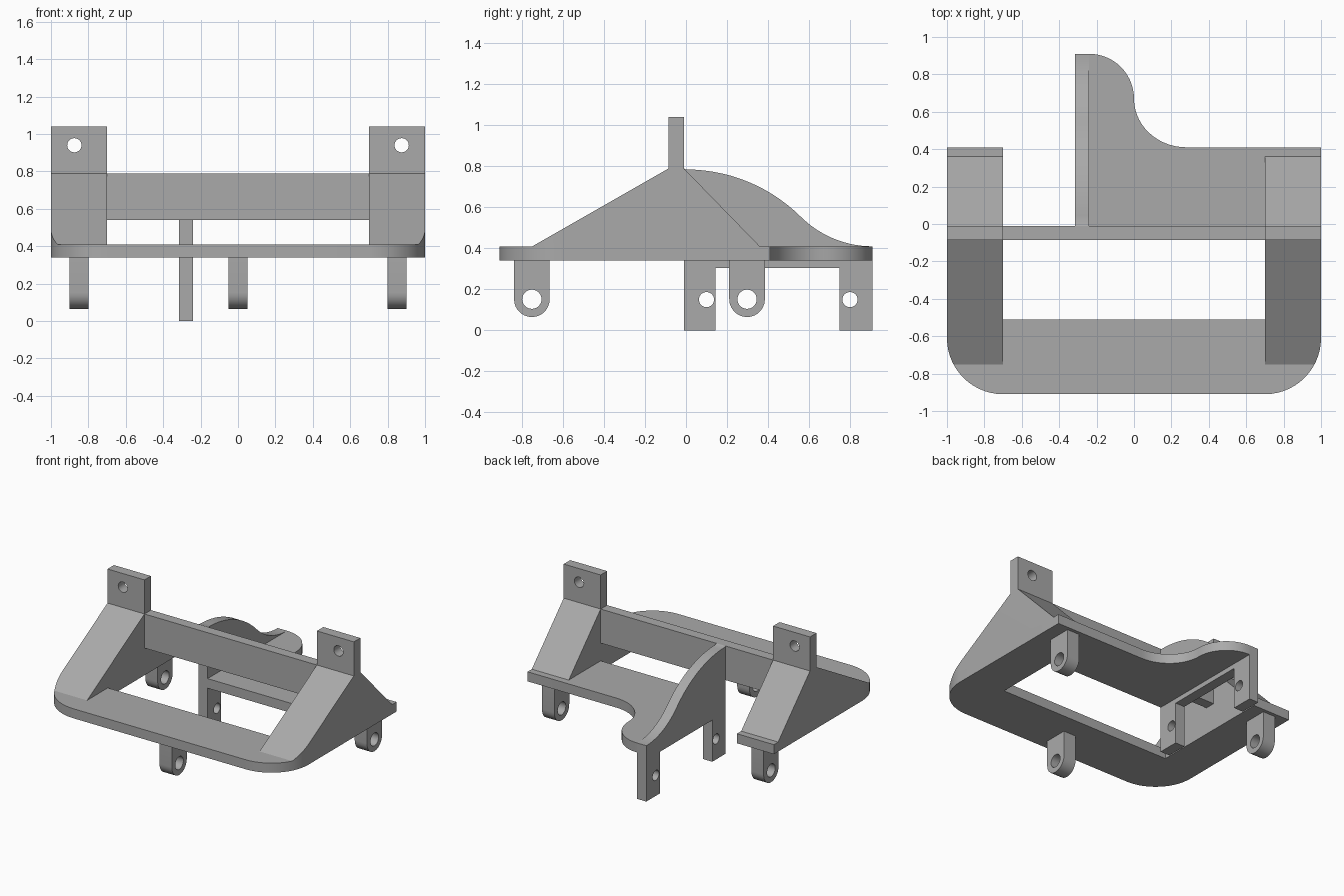
import bpy, bmesh
from math import sin, cos, radians

cube = bpy.data.objects.get("Cube")
if cube:
    bpy.data.objects.remove(cube, do_unlink=True)

grey = bpy.data.materials.new("plain_grey")
grey.use_nodes = True
colour = (0.4, 0.4, 0.4, 1)
grey.diffuse_color = colour
grey.node_tree.nodes["Principled BSDF"].inputs["Base Color"].default_value = colour


def arc(cu, cv, ru, rv, start, end, steps=14):
    """Points on an elliptical arc, angles in degrees."""
    angles = [radians(start + (end - start) * i / steps) for i in range(steps + 1)]
    return [(cu + ru * cos(a), cv + rv * sin(a)) for a in angles]


def prism(name, points, axis, low, high):
    """Extrude a flat outline along x, y or z."""
    place = {"x": lambda u, v, w: (w, u, v),
             "y": lambda u, v, w: (u, w, v),
             "z": lambda u, v, w: (u, v, w)}[axis]
    bm = bmesh.new()
    bottom = [bm.verts.new(place(u, v, low)) for u, v in points]
    top = [bm.verts.new(place(u, v, high)) for u, v in points]
    bm.faces.new(bottom)
    bm.faces.new(top)
    for i in range(len(points)):
        j = (i + 1) % len(points)
        bm.faces.new((bottom[i], bottom[j], top[j], top[i]))
    bmesh.ops.recalc_face_normals(bm, faces=bm.faces)
    mesh = bpy.data.meshes.new(name)
    bm.to_mesh(mesh)
    bm.free()
    obj = bpy.data.objects.new(name, mesh)
    mesh.materials.append(grey)
    bpy.context.collection.objects.link(obj)
    return obj


def activate(obj):
    bpy.ops.object.select_all(action="DESELECT")
    obj.select_set(True)
    bpy.context.view_layer.objects.active = obj


def combine(obj, cutter, operation="DIFFERENCE"):
    """Boolean with a helper that is then removed."""
    activate(obj)
    mod = obj.modifiers.new("cut", "BOOLEAN")
    mod.operation, mod.solver, mod.object = operation, "EXACT", cutter
    bpy.ops.object.modifier_apply(modifier=mod.name)
    bpy.data.objects.remove(cutter, do_unlink=True)


def drill(obj, u, v, radius, axis, low, high):
    ring = arc(u, v, radius, radius, 0, 360, 28)[:-1]
    combine(obj, prism("hole_cutter", ring, axis, low - 0.05, high + 0.05))


def box(name, x, y, z):
    return prism(name, [(x[0], y[0]), (x[1], y[0]), (x[1], y[1]), (x[0], y[1])], "z", *z)


parts = []
PLATE_LOW, PLATE_TOP, RIDGE = 0.34, 0.41, 0.79
BEAM_FRONT, BEAM_BACK = -0.085, -0.01
FIN_LEFT, FIN_RIGHT = -0.24, -0.315

# Base plate: rounded front frame with a rear shelf swept out in an S curve
front_edge = (arc(-0.7, -0.61, 0.3, 0.3, 180, 270)
              + arc(0.7, -0.61, 0.3, 0.3, 270, 360))
shelf_edge = (arc(0.28, 0.67, 0.28, 0.26, 270, 180)
              + arc(FIN_LEFT, 0.67, 0.24, 0.24, 0, 90)[1:])
plate = ([(-1, 0.41)] + front_edge + [(1, 0.41)] + shelf_edge
         + [(FIN_LEFT, BEAM_BACK), (0.7, BEAM_BACK), (0.7, -0.51),
            (-0.7, -0.51), (-0.7, 0.41)])
parts.append(prism("base_plate", plate, "z", PLATE_LOW, PLATE_TOP))

# Cross beam
parts.append(box("cross_beam", (-0.7, 0.7), (BEAM_FRONT, BEAM_BACK), (0.54, RIDGE)))

# Sloped side supports, trimmed to the rounded frame, with drilled upright tabs
slope = [(-0.75, PLATE_TOP), (0.36, PLATE_TOP), (BEAM_BACK, RIDGE), (BEAM_FRONT, RIDGE)]
for side, s in (("right", -1), ("left", 1)):
    x = sorted((0.7 * s, s))
    support = prism(side + "_support", slope, "x", *x)
    trim = [(-1, 0.5)] + front_edge + [(1, 0.5)]
    combine(support, prism("trim_cutter", trim, "z", 0.2, 1.2), "INTERSECT")
    parts.append(support)
    tab = box(side + "_tab", x, (BEAM_FRONT, BEAM_BACK), (RIDGE, 1.04))
    drill(tab, 0.875 * s, 0.94, 0.038, "y", BEAM_FRONT, BEAM_BACK)
    parts.append(tab)

# Upright fin with a swept top edge and two drilled legs
sweep = (arc(0, -0.01, 0.795, 0.795, 90, 45.2)
         + arc(0.91, 0.906, 0.496, 0.496, 225.2, 270)[1:])
fin_profile = ([(BEAM_BACK, 0), (BEAM_BACK, RIDGE)] + sweep
               + [(0.91, 0), (0.75, 0), (0.75, 0.305), (0.145, 0.305), (0.145, 0)])
fin = prism("fin_with_legs", fin_profile, "x", FIN_RIGHT, FIN_LEFT)
for y in (0.1, 0.8):
    drill(fin, y, 0.15, 0.037, "x", FIN_RIGHT, FIN_LEFT)
parts.append(fin)

# Round-ended lugs hanging under the plate
for name, x, y in (("front_lug", 0, -0.752),
                   ("right_lug", -0.85, 0.298),
                   ("left_lug", 0.85, 0.298)):
    outline = [(y + 0.087, PLATE_LOW), (y - 0.087, PLATE_LOW)]
    outline += arc(y, 0.152, 0.087, 0.087, 180, 360)
    lug = prism(name, outline, "x", x - 0.05, x + 0.05)
    drill(lug, y, 0.152, 0.047, "x", x - 0.05, x + 0.05)
    parts.append(lug)

for part in parts:
    activate(part)
    bpy.ops.object.shade_smooth_by_angle(angle=radians(25))
